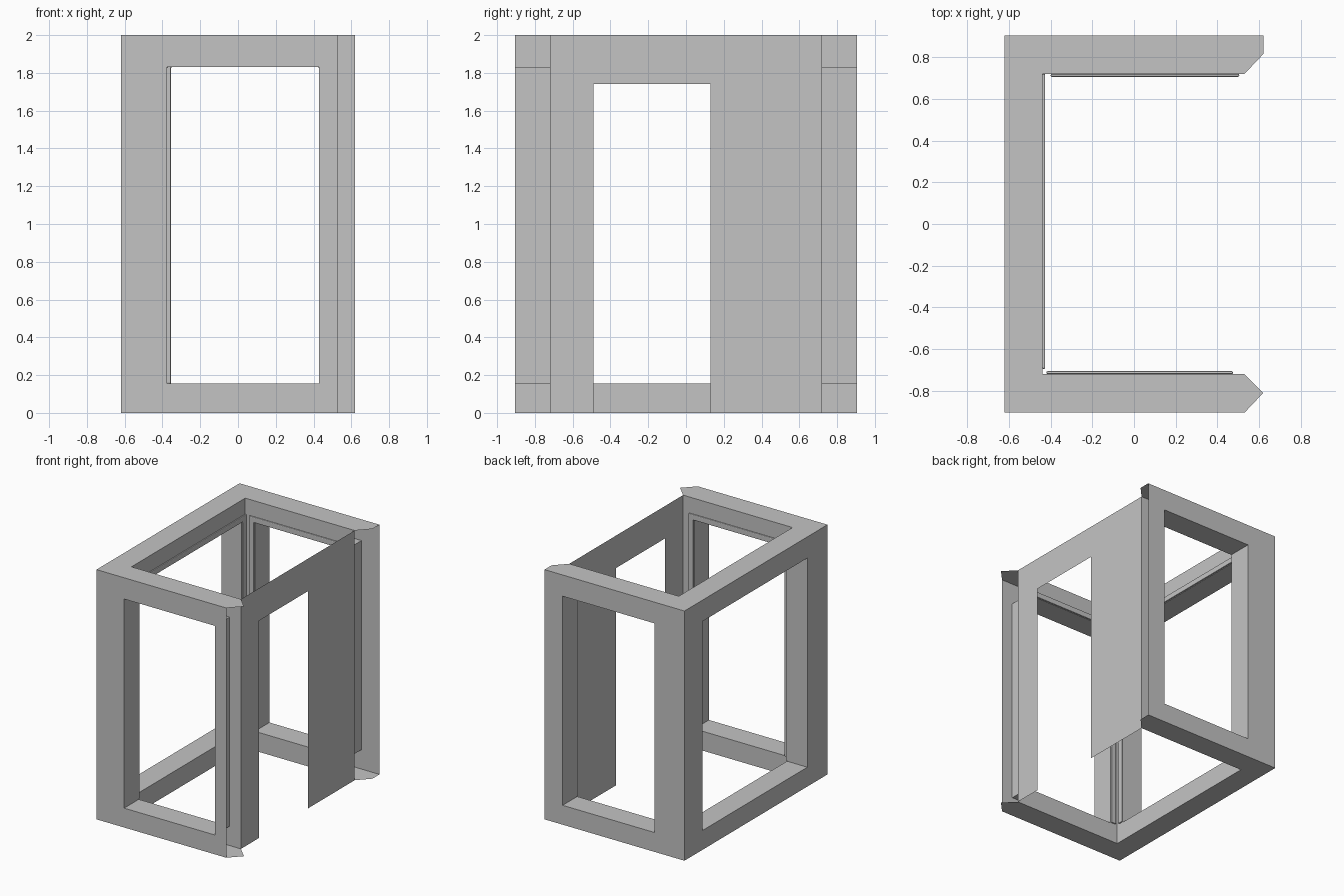
import bpy
import bmesh

cube = bpy.data.objects.get("Cube")
if cube:
    bpy.data.objects.remove(cube, do_unlink=True)

grey = bpy.data.materials.new("plain_grey")
grey.use_nodes = True
grey.diffuse_color = (0.55, 0.55, 0.55, 1)
grey.node_tree.nodes["Principled BSDF"].inputs["Base Color"].default_value = grey.diffuse_color

HEIGHT = 2.0
SILL, HEAD = 0.155, 1.83          # window bottom and top
X_OUT, X_IN, X_END, X_TIP = -0.62, -0.44, 0.53, 0.62
Y_OUT, Y_IN = 0.905, 0.72
LIP, LIP_DEPTH = 0.045, 0.014     # trim around the windows


def finish(name, bm, recalc=True):
    bmesh.ops.remove_doubles(bm, verts=bm.verts, dist=0.0005)
    if recalc:
        bmesh.ops.recalc_face_normals(bm, faces=bm.faces)
    mesh = bpy.data.meshes.new(name)
    bm.to_mesh(mesh)
    bm.free()
    mesh.materials.append(grey)
    obj = bpy.data.objects.new(name, mesh)
    bpy.context.collection.objects.link(obj)
    return obj


def face(bm, points):
    return bm.faces.new([bm.verts.new(p) for p in points])


def rect(place, a, b, depth, low, high):
    return [place(u, depth, z) for u, z in ((a, low), (b, low), (b, high), (a, high))]


def band(bm, loop_a, loop_b):
    for i in range(4):
        j = (i + 1) % 4
        face(bm, (loop_a[i], loop_a[j], loop_b[j], loop_b[i]))


def hollow_wall(bm, place, outer, inner, window, d_out, d_in):
    """Outer skin, inner skin and window reveal of one wall."""
    hole_out = rect(place, *window, d_out, SILL, HEAD)
    hole_in = rect(place, *window, d_in, SILL, HEAD)
    band(bm, rect(place, *outer, d_out, 0, HEIGHT), hole_out)
    band(bm, hole_out, hole_in)
    band(bm, hole_in, rect(place, *inner, d_in, 0, HEIGHT))


def along_x(u, d, z):
    return (u, d, z)


def along_y(u, d, z):
    return (d, u, z)


# name, direction, outer span, inner span, window span, outer depth, inner depth
walls = [
    ("front", along_x, (X_OUT, X_END), (X_IN, X_END), (-0.375, 0.43), -Y_OUT, -Y_IN),
    ("back", along_x, (X_OUT, X_TIP), (X_IN, X_END), (-0.355, 0.46), Y_OUT, Y_IN),
    ("side", along_y, (-Y_OUT, Y_OUT), (-Y_IN, Y_IN), (-0.65, 0.675), X_OUT, X_IN),
]

# Three-sided hollow frame, open at the wall ends
bm = bmesh.new()
for _, place, outer, inner, window, d_out, d_in in walls:
    hollow_wall(bm, place, outer, inner, window, d_out, d_in)

# Top and bottom caps with pointed ends
plan = [(X_OUT, -Y_OUT), (X_END, -Y_OUT), (X_TIP, -0.81), (X_END, -Y_IN),
        (X_IN, -Y_IN), (X_IN, Y_IN), (X_END, Y_IN), (X_TIP, 0.815),
        (X_TIP, Y_OUT), (X_OUT, Y_OUT)]
for z in (0, HEIGHT):
    face(bm, [(x, y, z) for x, y in plan])
finish("wall_frame", bm)

# Thin raised trim over the head and sides of each window
for name, place, _, _, (a, b), _, d_in in walls:
    bm = bmesh.new()
    outline = [(a - LIP, SILL), (a, SILL), (a, HEAD), (b, HEAD), (b, SILL),
               (b + LIP, SILL), (b + LIP, HEAD + LIP), (a - LIP, HEAD + LIP)]
    toward_room = LIP_DEPTH if d_in < 0 else -LIP_DEPTH
    base = face(bm, [place(u, d_in, z) for u, z in outline])
    new = bmesh.ops.extrude_face_region(bm, geom=[base])["geom"]
    verts = [v for v in new if isinstance(v, bmesh.types.BMVert)]
    bmesh.ops.translate(bm, verts=verts, vec=place(0, toward_room, 0))
    bm.faces.ensure_lookup_table()
    if base.is_valid and len(bm.faces) < 10:
        bm.faces.new([v for v in base.verts][::-1])
    trim = finish(name + "_window_trim", bm)
    bevel = trim.modifiers.new("soft_edge", "BEVEL")
    bevel.width = 0.006
    bevel.segments = 2

# Thin door panel with an open doorway reaching the ground
door_a, door_b, door_top = -0.49, 0.13, 1.74
bm = bmesh.new()
face(bm, [(X_END, y, z) for y, z in (
    (-Y_IN, 0), (door_a, 0), (door_a, door_top), (door_b, door_top),
    (door_b, 0), (Y_IN, 0), (Y_IN, HEIGHT), (-Y_IN, HEIGHT))])
finish("doorway_panel", bm, recalc=False)
